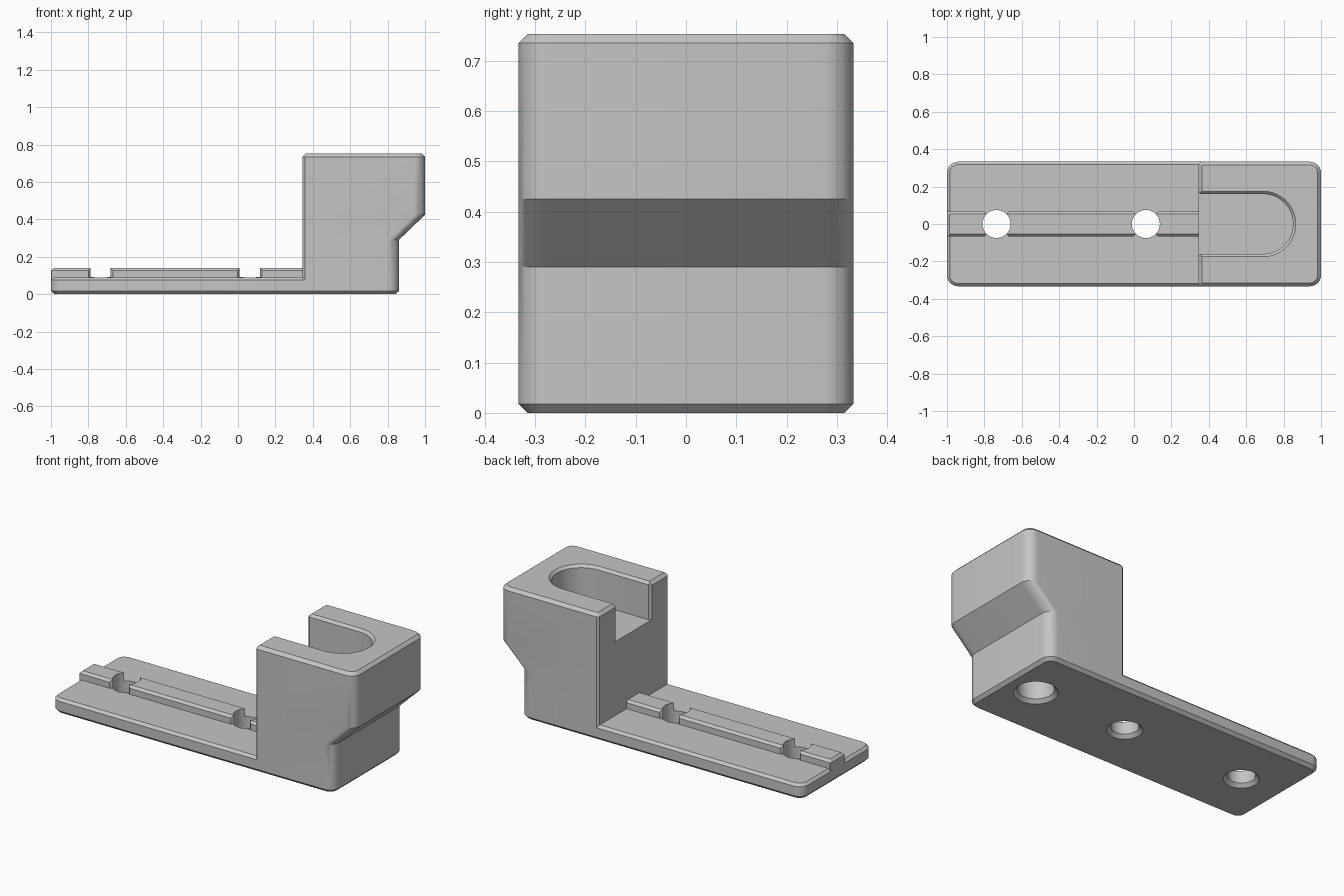
import bpy
import bmesh
from math import cos, sin, pi, radians

cube = bpy.data.objects.get("Cube")
if cube:
    bpy.data.objects.remove(cube, do_unlink=True)

grey = bpy.data.materials.new("plain grey")
grey.use_nodes = True
COLOUR = (0.56, 0.56, 0.56, 1)
grey.diffuse_color = COLOUR
grey.node_tree.nodes["Principled BSDF"].inputs["Base Color"].default_value = COLOUR


def loft(name, layers):
    """Solid through stacked outlines: [(z, [(x, y), ...]), ...]."""
    bm = bmesh.new()
    rings = [[bm.verts.new((x, y, z)) for x, y in pts] for z, pts in layers]
    n = len(rings[0])
    for a, b in zip(rings, rings[1:]):
        for i in range(n):
            j = (i + 1) % n
            bm.faces.new((a[i], a[j], b[j], b[i]))
    bm.faces.new(rings[0][::-1])
    bm.faces.new(rings[-1])
    bmesh.ops.recalc_face_normals(bm, faces=bm.faces)
    mesh = bpy.data.meshes.new(name)
    bm.to_mesh(mesh)
    bm.free()
    mesh.materials.append(grey)
    obj = bpy.data.objects.new(name, mesh)
    bpy.context.collection.objects.link(obj)
    return obj


def arc(cx, cy, r, start, sweep, n):
    return [(cx + r * cos(start + sweep * i / n), cy + r * sin(start + sweep * i / n))
            for i in range(n + 1)]


def outline(x0, x1, hw, r_left, r_right, inset=0, n_left=10, n_right=10):
    """Rounded rectangle with separate radii at its two ends."""
    x0, x1, hw = x0 + inset, x1 - inset, hw - inset
    a, b = max(r_left - inset, 0.002), max(r_right - inset, 0.002)
    q = pi / 2
    return (arc(x1 - b, hw - b, b, 0, q, n_right) + arc(x0 + a, hw - a, a, q, q, n_left)
            + arc(x0 + a, a - hw, a, 2 * q, q, n_left)
            + arc(x1 - b, b - hw, b, 3 * q, q, n_right))


def combine(target, other, operation):
    mod = target.modifiers.new(operation, "BOOLEAN")
    mod.object = other
    mod.operation = operation
    mod.solver = "EXACT"
    bpy.context.view_layer.objects.active = target
    bpy.ops.object.modifier_apply(modifier=mod.name)
    bpy.data.objects.remove(other, do_unlink=True)


HW, R, FRONT, FOOT = 0.333, 0.06, 0.345, 0.86

# Base plate with chamfered rims
body = loft("bracket_body", [
    (z, outline(-1, FOOT, HW, R, R, inset))
    for z, inset in ((0, 0.018), (0.018, 0), (0.075, 0), (0.09, 0.015))])

# Upright block with the sloped overhang
block = loft("upright_block", [
    (z, outline(FRONT, x1, HW, 0.013, R, inset, n_left=1))
    for z, x1, inset in ((0.04, FOOT, 0), (0.29, FOOT, 0), (0.425, 1, 0),
                         (0.735, 1, 0), (0.753, 1, 0.018))])
combine(body, block, "UNION")

# Raised rib along the plate
rib = loft("rib", [
    (z, outline(-1, 0.5, 0.067, 0.002, 0.002, inset, 1, 1))
    for z, inset in ((0.05, 0), (0.126, 0), (0.14, 0.014))])
combine(body, rib, "UNION")


# Open-ended slot with chamfered rim and mouth
def slot_outline(w):
    mouth = FRONT + 0.013
    return ([(mouth - 0.043, -w - 0.043), (mouth, -w)]
            + arc(0.69, 0, w, -pi / 2, pi, 32)
            + [(mouth, w), (mouth - 0.043, w + 0.043)])


slot = loft("slot_cutter", [(z, slot_outline(w)) for z, w in
                            ((0.53, 0.16), (0.738, 0.16), (0.788, 0.21))])
combine(body, slot, "DIFFERENCE")


def hole(x, profile):
    cutter = loft("hole_cutter", [(z, arc(x, 0, r, 0, 2 * pi, 48)[:-1])
                                  for z, r in profile])
    combine(body, cutter, "DIFFERENCE")


# Screw holes, with flared rib ends beside them
for x in (-0.735, 0.063):
    hole(x, ((-0.02, 0.115), (0.02, 0.075), (0.2, 0.075)))
    half = [(0.072, -0.075), (0.052, -0.05), (0.052, 0.05), (0.072, 0.075)]
    flare = [(x + u, v) for u, v in half] + [(x - u, -v) for u, v in half]
    combine(body, loft("flare_cutter", [(0.091, flare), (0.2, flare)]), "DIFFERENCE")

# Larger blind hole under the block
hole(0.672, ((-0.02, 0.138), (0.02, 0.098), (0.4, 0.098)))

bpy.ops.object.select_all(action="DESELECT")
body.select_set(True)
bpy.context.view_layer.objects.active = body
bpy.ops.object.shade_smooth_by_angle(angle=radians(25))
